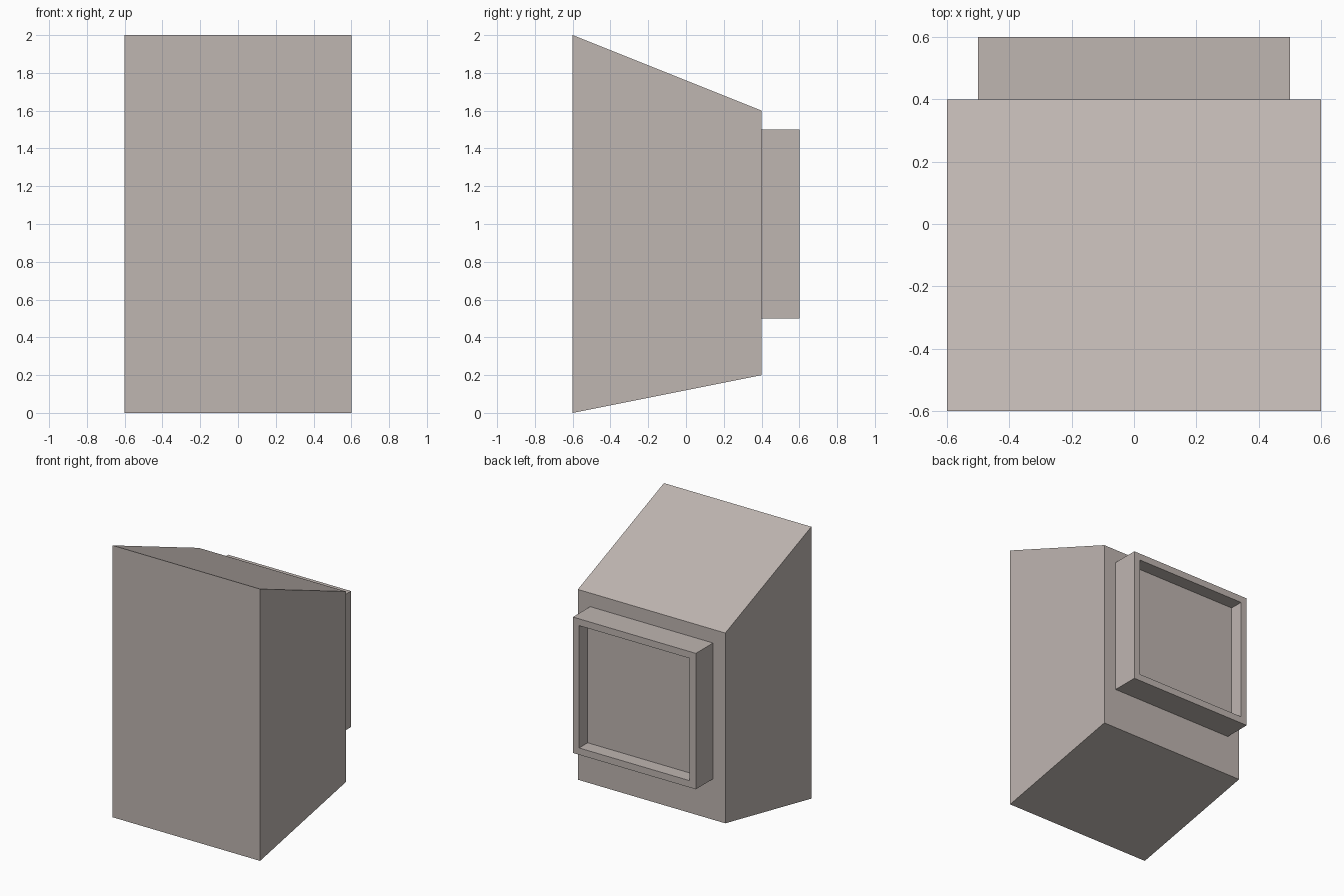
import bpy
import bmesh

if "Cube" in bpy.data.objects:
    bpy.data.objects.remove(bpy.data.objects["Cube"])

# single warm grey for the whole model
grey = bpy.data.materials.new("warm_grey")
grey.diffuse_color = (0.52, 0.465, 0.44, 1.0)
grey.use_nodes = True
grey.node_tree.nodes["Principled BSDF"].inputs["Base Color"].default_value = grey.diffuse_color


def prism(bm, profile, half_width):
    """Extrude a (y, z) profile symmetrically along x."""
    face = bm.faces.new([bm.verts.new((-half_width, y, z)) for y, z in profile])
    moved = bmesh.ops.extrude_face_region(bm, geom=[face])["geom"]
    verts = [g for g in moved if isinstance(g, bmesh.types.BMVert)]
    bmesh.ops.translate(bm, verts=verts, vec=(2 * half_width, 0, 0))
    bmesh.ops.recalc_face_normals(bm, faces=bm.faces)


def finish(bm, name):
    mesh = bpy.data.meshes.new(name)
    bm.to_mesh(mesh)
    bm.free()
    mesh.materials.append(grey)
    bpy.context.collection.objects.link(bpy.data.objects.new(name, mesh))


def back_face(bm):
    bm.normal_update()
    return max(bm.faces, key=lambda f: f.normal.y)


# tapered housing: tall at the front, sloping top and underside
bm = bmesh.new()
prism(bm, [(-0.6, 0.0), (0.4, 0.2), (0.4, 1.6), (-0.6, 2.0)], 0.6)
finish(bm, "housing")

# raised square panel on the back with a recessed centre
bm = bmesh.new()
prism(bm, [(0.4, 0.5), (0.6, 0.5), (0.6, 1.5), (0.4, 1.5)], 0.5)
centre = back_face(bm)
bmesh.ops.inset_region(bm, faces=[centre], thickness=0.05, use_even_offset=True)
floor = bmesh.ops.extrude_face_region(bm, geom=[centre])["geom"]
bmesh.ops.translate(bm, vec=(0, -0.1, 0),
                    verts=[g for g in floor if isinstance(g, bmesh.types.BMVert)])
if centre.is_valid:
    bmesh.ops.delete(bm, geom=[centre], context="FACES_ONLY")
# drop the hidden face that lies against the housing
hidden = [f for f in bm.faces if all(abs(v.co.y - 0.4) < 1e-4 for v in f.verts)]
bmesh.ops.delete(bm, geom=hidden, context="FACES_ONLY")
finish(bm, "recessed_back_panel")
